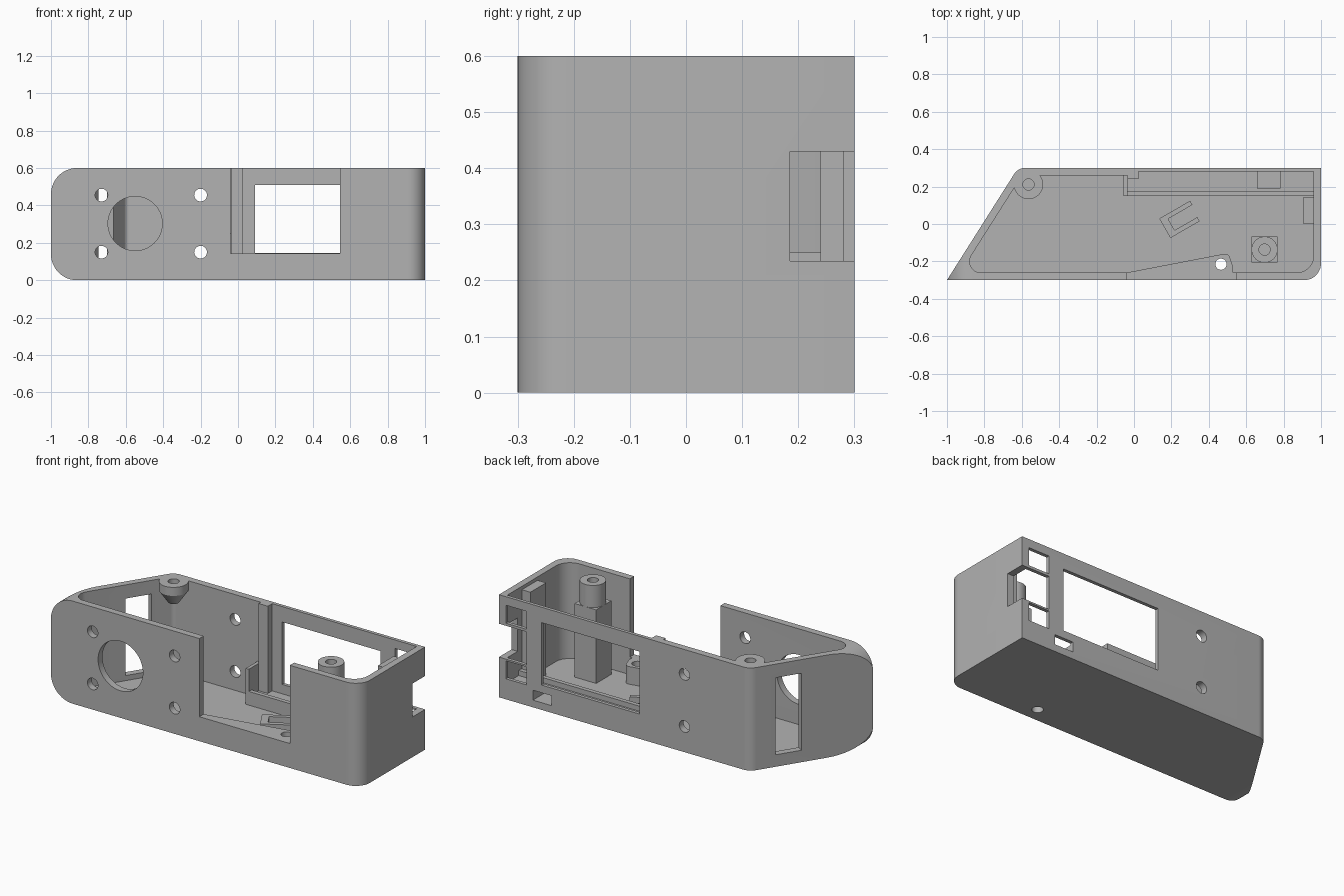
import bpy, bmesh, math
from mathutils import Vector

cube = bpy.data.objects.get("Cube")
if cube:
    bpy.data.objects.remove(cube, do_unlink=True)

grey = bpy.data.materials.new("plain_grey")
grey.use_nodes = True
grey.diffuse_color = (0.45, 0.45, 0.45, 1)
grey.node_tree.nodes["Principled BSDF"].inputs["Base Color"].default_value = grey.diffuse_color


def fillet(corners, steps=12):
    """Round each (x, y, radius) corner of a closed outline."""
    out = []
    for i, (x, y, r) in enumerate(corners):
        p = Vector((x, y))
        if not r:
            out.append(p)
            continue
        a = (Vector(corners[i - 1][:2]) - p).normalized()
        b = (Vector(corners[(i + 1) % len(corners)][:2]) - p).normalized()
        half = a.angle(b) / 2
        centre = p + (a + b).normalized() * (r / math.sin(half))
        start = p + a * (r / math.tan(half)) - centre
        end = p + b * (r / math.tan(half)) - centre
        turn = start.angle_signed(end)
        for k in range(steps + 1):
            t = -turn * k / steps
            out.append(centre + Vector((start.x * math.cos(t) - start.y * math.sin(t),
                                        start.x * math.sin(t) + start.y * math.cos(t))))
    return out


def finish(name, bm):
    bmesh.ops.recalc_face_normals(bm, faces=bm.faces)
    mesh = bpy.data.meshes.new(name)
    bm.to_mesh(mesh)
    bm.free()
    mesh.materials.append(grey)
    obj = bpy.data.objects.new(name, mesh)
    bpy.context.collection.objects.link(obj)
    return obj


def prism(name, outline, low, high, axis="z"):
    place = (lambda p, h: (p[0], p[1], h)) if axis == "z" else (lambda p, h: (p[0], h, p[1]))
    bm = bmesh.new()
    face = bm.faces.new([bm.verts.new(place(p, low)) for p in outline])
    new = bmesh.ops.extrude_face_region(bm, geom=[face])["geom"]
    shift = Vector(place((0, 0), high - low))
    bmesh.ops.translate(bm, vec=shift, verts=[v for v in new if isinstance(v, bmesh.types.BMVert)])
    return finish(name, bm)


def box(name, x0, x1, y0, y1, z0, z1):
    return prism(name, [(x0, y0), (x1, y0), (x1, y1), (x0, y1)], z0, z1)


def circle(x, y, r, n=40):
    return [(x + r * math.cos(math.tau * i / n), y + r * math.sin(math.tau * i / n)) for i in range(n)]


def lathe(name, x, y, profile, n=40):
    """Closed turned solid from (radius, height) rings."""
    bm = bmesh.new()
    rings = [[bm.verts.new((*p, z)) for p in circle(x, y, r, n)] for r, z in profile]
    for a, b in zip(rings, rings[1:]):
        for i in range(n):
            bm.faces.new((a[i], a[(i + 1) % n], b[(i + 1) % n], b[i]))
    bm.faces.new(rings[0])
    bm.faces.new(rings[-1])
    return finish(name, bm)


def combine(obj, tool, mode="DIFFERENCE"):
    """Apply a boolean and discard its tool."""
    mod = obj.modifiers.new("cut", "BOOLEAN")
    mod.operation, mod.solver, mod.object = mode, "EXACT", tool
    bpy.context.view_layer.objects.active = obj
    bpy.ops.object.modifier_apply(modifier=mod.name)
    bpy.data.objects.remove(tool, do_unlink=True)


# Housing: plan outline crossed with the rounded front outline
housing = prism("housing", fillet([(-1, -0.3, 0), (1, -0.3, 0.09), (1, 0.3, 0), (-0.62, 0.3, 0.07)]), 0, 0.6)
combine(housing, prism("rounder", fillet([(-1, 0, 0.14), (1.1, 0, 0), (1.1, 0.6, 0), (-1, 0.6, 0.14)]),
                       -0.4, 0.4, "y"), "INTERSECT")

# Open cavity, with a thinner back wall on the left half
combine(housing, prism("cavity", fillet([(-0.928, -0.26, 0.06), (0.96, -0.26, 0.09), (0.96, 0.28, 0),
                                         (0, 0.28, 0), (0, 0.26, 0), (-0.598, 0.26, 0.03)]), 0.04, 0.7))

# Front opening, back window, connector ports and side notch
for size in [(-0.04, 0.545, -0.4, -0.2, 0.143, 0.7),
             (0.09, 0.725, 0.2, 0.4, 0.145, 0.51),
             (0.82, 0.955, 0.25, 0.4, 0.445, 0.55),
             (0.82, 0.955, 0.25, 0.4, 0.12, 0.225),
             (0.82, 1.1, 0.185, 0.4, 0.235, 0.43),
             (0.66, 0.78, 0.25, 0.4, 0.042, 0.1)]:
    combine(housing, box("cutter", *size))

# Round sensor hole and the screw holes
combine(housing, prism("cutter", circle(-0.55, 0.303, 0.145, 64), -0.4, -0.2, "y"))
for z in (0.15, 0.455):
    combine(housing, prism("cutter", circle(-0.73, z, 0.034, 28), -0.4, -0.2, "y"))
    combine(housing, prism("cutter", circle(-0.2, z, 0.034, 28), -0.4, 0.4, "y"))

# Window through the slanted end wall
inward = Vector((0.845, -0.535))
edge = [Vector((x, -0.3 + 0.6 / 0.38 * (x + 1))) for x in (-0.70, -0.78)]
combine(housing, prism("cutter", [edge[0] - inward * 0.05, edge[1] - inward * 0.05,
                                  edge[1] + inward * 0.08, edge[0] + inward * 0.08], 0.07, 0.52))

# Raised wedge behind the front opening, drilled through the floor
wedge = prism("front_wedge", fillet([(-0.04, -0.26, 0), (0.53, -0.26, 0), (0.53, -0.23, 0),
                                     (0.505, -0.155, 0.03)]), 0.04, 0.143)
for part in (housing, wedge):
    combine(part, prism("cutter", circle(0.465, -0.215, 0.03, 28), -0.1, 0.3))

# Board seat with a pocket, its lip, end plate and upright post
seat = box("board_seat", -0.035, 0.96, 0.15, 0.28, 0.04, 0.09)
combine(seat, box("cutter", 0.66, 0.78, 0.19, 0.3, 0.042, 0.2))
lip = box("board_lip", -0.035, 0.96, 0.15, 0.175, 0.09, 0.12)
plate = box("board_end_plate", -0.055, -0.035, 0.15, 0.26, 0.04, 0.25)
post = box("board_post", -0.035, 0.025, 0.24, 0.285, 0.04, 0.6)
side_block = box("side_block", 0.905, 0.96, 0, 0.145, 0.04, 0.58)

# Small angled clip on the floor
clip = prism("floor_clip", [(0, 0), (0.18, 0), (0.18, 0.025), (0.04, 0.025), (0.04, 0.095),
                            (0.19, 0.095), (0.19, 0.12), (0, 0.12)], 0.04, 0.078)
clip.location = (0.195, -0.075, 0)
clip.rotation_euler.z = math.radians(30)

# Screw pillar: square shaft with a round drilled head
pillar = box("screw_pillar", 0.628, 0.768, -0.207, -0.067, 0.04, 0.47)
head = lathe("pillar_head", 0.698, -0.137, [(0.07, 0.47), (0.07, 0.6)])
combine(head, prism("cutter", circle(0.698, -0.137, 0.03, 28), 0.5, 0.7))

# Corner screw boss with a tapered underside
boss = lathe("corner_boss", -0.564, 0.211, [(0.03, 0.48), (0.078, 0.55), (0.078, 0.6)])
combine(boss, prism("cutter", circle(-0.564, 0.211, 0.03, 28), 0.52, 0.7))

# Smooth the rounded surfaces while keeping hard edges
bpy.ops.object.select_all(action="DESELECT")
for obj in (housing, wedge, head, boss):
    obj.select_set(True)
bpy.context.view_layer.objects.active = housing
bpy.ops.object.shade_smooth_by_angle(angle=math.radians(30))
